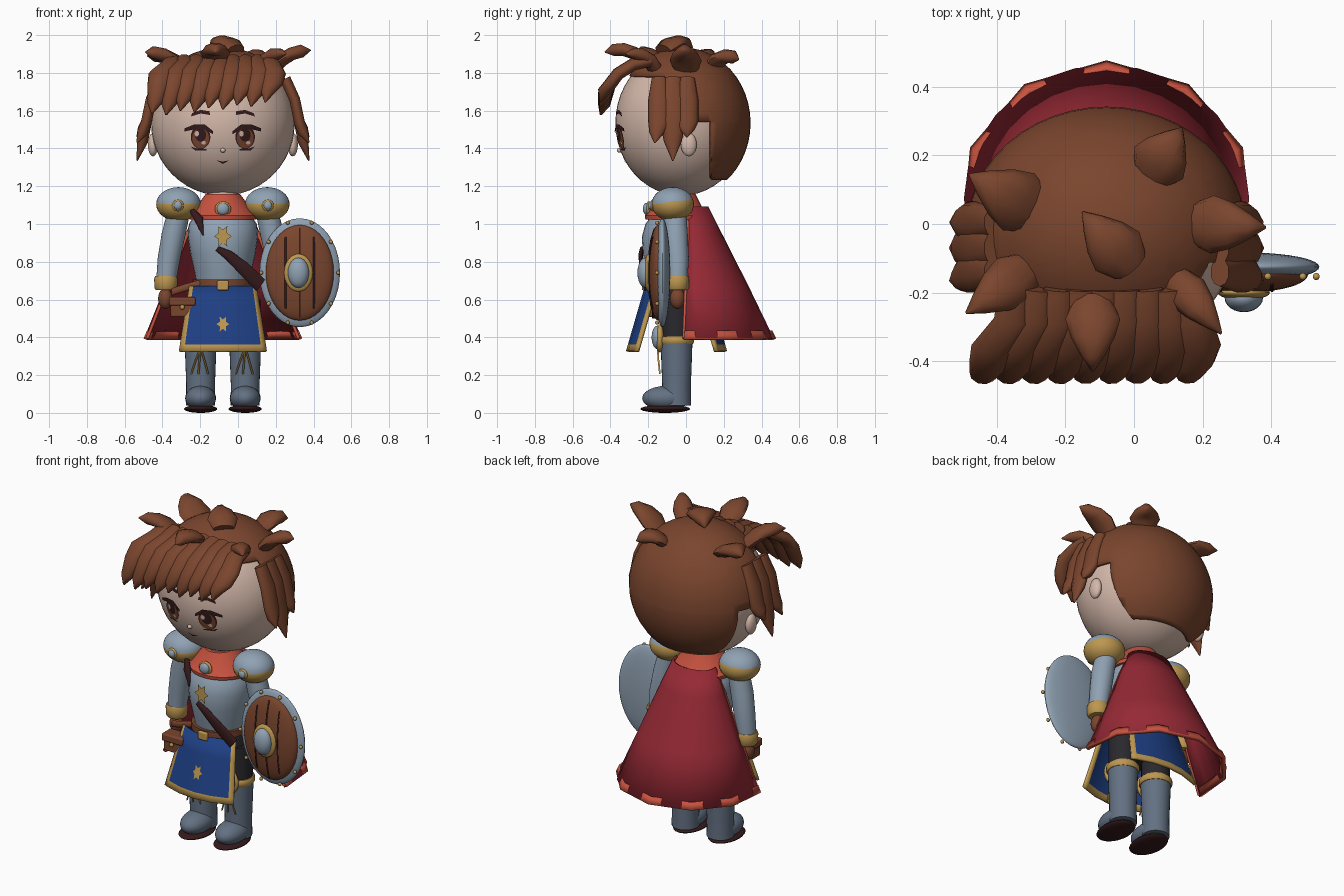
import bpy, bmesh, math
from mathutils import Vector

if "Cube" in bpy.data.objects:
    bpy.data.objects.remove(bpy.data.objects["Cube"])

CX, CY = -0.08, -0.05   # body axis


def material(name, rgb):
    m = bpy.data.materials.new(name)
    m.diffuse_color = (*rgb, 1)
    m.use_nodes = True
    bsdf = next(n for n in m.node_tree.nodes if n.type == 'BSDF_PRINCIPLED')
    bsdf.inputs["Base Color"].default_value = (*rgb, 1)
    return m


SKIN = material("skin", (.66, .48, .40))
BROWN = material("chestnut brown", (.195, .06, .027))
DARK = material("dark maroon", (.035, .01, .011))
STEEL = material("steel", (.28, .36, .45))
SLATE = material("slate boots", (.125, .165, .225))
GOLD = material("gold", (.51, .31, .08))
CORAL = material("coral", (.57, .085, .05))
RED = material("cape red", (.30, .022, .035))
BLUE = material("royal blue", (.013, .05, .23))
CHARCOAL = material("charcoal", (.022, .022, .027))


def finish(bm, name, *mats, solid=0, bevel=0, recalc=True, angle=40):
    if recalc:
        bmesh.ops.recalc_face_normals(bm, faces=bm.faces)
    me = bpy.data.meshes.new(name)
    bm.to_mesh(me)
    bm.free()
    for m in mats:
        me.materials.append(m)
    me.shade_smooth()
    me.set_sharp_from_angle(angle=math.radians(angle))
    ob = bpy.data.objects.new(name, me)
    bpy.context.collection.objects.link(ob)
    if solid:
        mod = ob.modifiers.new("thickness", 'SOLIDIFY')
        mod.thickness, mod.offset = solid, 0
    if bevel:
        mod = ob.modifiers.new("bevel", 'BEVEL')
        mod.width, mod.segments = bevel, 2
    return ob


def ball_mesh(c, r, seg=32):
    bm = bmesh.new()
    bmesh.ops.create_uvsphere(bm, u_segments=seg, v_segments=seg // 2, radius=1)
    bmesh.ops.scale(bm, vec=r, verts=bm.verts)
    bmesh.ops.translate(bm, vec=c, verts=bm.verts)
    return bm


def ball(name, c, r, mat, seg=24):
    return finish(ball_mesh(c, r, seg), name, mat)


def cut(bm, co, no):
    bmesh.ops.bisect_plane(bm, geom=bm.verts[:] + bm.edges[:] + bm.faces[:], plane_co=co, plane_no=no)


def box(name, c, size, mat):
    bm = bmesh.new()
    bmesh.ops.create_cube(bm, size=1)
    bmesh.ops.scale(bm, vec=size, verts=bm.verts)
    bmesh.ops.translate(bm, vec=c, verts=bm.verts)
    return finish(bm, name, mat, bevel=.008)


def skin_rings(bm, rings, closed=True):
    n = len(rings[0])
    for a, b in zip(rings, rings[1:]):
        for i in range(n if closed else n - 1):
            j = (i + 1) % n
            bm.faces.new((a[i], a[j], b[j], b[i]))
    if closed:
        bm.faces.new(rings[0])
        bm.faces.new(rings[-1])


# Stacked horizontal ellipses (x, y, z, rx, ry); wrap leaves the front open
def loft(name, stations, mat, n=28, wrap=0, solid=0):
    bm = bmesh.new()
    rings = []
    for x, y, z, rx, ry in stations:
        angles = [math.pi / 2 + wrap * (2 * i / (n - 1) - 1) if wrap else math.tau * i / n for i in range(n)]
        rings.append([bm.verts.new((x + rx * math.cos(a), y + ry * math.sin(a), z)) for a in angles])
    skin_rings(bm, rings, closed=not wrap)
    return finish(bm, name, mat, solid=solid)


# Flattened tapering strand along a path
def strand(name, path, widths, thick, side, mat, n=10):
    bm = bmesh.new()
    pts, side, rings = [Vector(p) for p in path], Vector(side).normalized(), []
    for i, p in enumerate(pts):
        t = pts[min(i + 1, len(pts) - 1)] - pts[max(i - 1, 0)]
        nrm = t.cross(side).normalized()
        w, h = widths[i], min(thick, widths[i])
        rings.append([bm.verts.new(p + side * w * math.cos(a) + nrm * h * math.sin(a))
                      for a in (math.tau * k / n for k in range(n))])
    skin_rings(bm, rings)
    return finish(bm, name, mat, angle=60)


# Thin plate laid on a surface y = surf(x, z), facing the front
def plate(name, outline, surf, mat):
    bm = bmesh.new()
    mx = sum(p[0] for p in outline) / len(outline)
    mz = sum(p[1] for p in outline) / len(outline)
    mid = bm.verts.new((mx, surf(mx, mz), mz))
    vs = [bm.verts.new((x, surf(x, z), z)) for x, z in outline]
    for a, b in zip(vs, vs[1:] + vs[:1]):
        f = bm.faces.new((mid, a, b))
        f.normal_update()
        if f.normal.y > 0:
            f.normal_flip()
    return finish(bm, name, mat, recalc=False)


def oval(x, z, rx, rz, n=20):
    return [(x + rx * math.cos(math.tau * i / n), z + rz * math.sin(math.tau * i / n)) for i in range(n)]


def star(x, z, r):
    return [(x + r * (1 if i % 2 else .55) * .75 * math.sin(math.tau * i / 12),
             z + r * (1 if i % 2 else .55) * math.cos(math.tau * i / 12)) for i in range(12)]


# Head, ears and nose
HC, HR = Vector((CX, -.026, 1.535)), Vector((.38, .348, .385))
ball("head", HC, HR, SKIN, 48)
ball("nose", (CX, -.352, 1.39), (.014, .014, .012), SKIN, 12)


def face_surf(off):
    def f(x, z):
        k = 1 - ((x - HC.x) / HR.x) ** 2 - ((z - HC.z) / HR.z) ** 2
        return HC.y - HR.y * math.sqrt(max(k, 0)) - off
    return f


plate("mouth", [(CX - .034, 1.337), (CX, 1.329), (CX + .034, 1.337), (CX, 1.318)], face_surf(.003), DARK)
for s, side in ((-1, "right"), (1, "left")):
    ex, ez = CX + s * .118, 1.46
    plate(side + "_eye_outline", oval(ex, ez, .052, .062), face_surf(.002), DARK)
    plate(side + "_iris", oval(ex, ez - .006, .045, .053), face_surf(.004), BROWN)
    plate(side + "_pupil", oval(ex, ez + .012, .029, .036), face_surf(.006), DARK)
    plate(side + "_eye_glint", oval(ex - .02, ez + .018, .012, .015, 10), face_surf(.008), SKIN)
    plate(side + "_eye_low_glint", oval(ex + .016, ez - .03, .012, .01, 10), face_surf(.007), SKIN)
    for k, (a, b) in enumerate(((-.066, -.02), (-.02, .03), (.03, .085))):
        tops = (.032, .068, .068, .046)
        lows = (.016, .042, .042, .03)
        plate(side + "_upper_lash", [(ex + s * a, ez + lows[k]), (ex + s * a, ez + tops[k]),
                                     (ex + s * b, ez + tops[k + 1]), (ex + s * b, ez + lows[k + 1])],
              face_surf(.009), DARK)
    plate(side + "_lower_lash", [(ex + s * u, ez + v) for u, v in (
        (-.03, -.07), (.03, -.07), (.052, -.05), (.03, -.06), (-.03, -.062))], face_surf(.004), DARK)
    plate(side + "_brow", [(ex + s * u, 1.583 + v) for u, v in (
        (-.05, -.006), (0, .002), (.052, -.014), (.045, .004), (0, .021), (-.047, .014))], face_surf(.004), DARK)
    ball(side + "_ear", (CX + s * .37, .015, 1.42), (.027, .042, .062), SKIN)

# Hair cap, stepped around the face and ears
bm = ball_mesh((CX, -.02, 1.535), (.398, .352, .39), 48)
for z in (1.24, 1.54, 1.78):
    cut(bm, (0, 0, z), (0, 0, 1))
for y in (-.11, .13):
    cut(bm, (0, y, 0), (0, 1, 0))
bare = []
for f in bm.faces:
    c = f.calc_center_median()
    if not (c.z > 1.78 or (c.y > -.11 and c.z > 1.54) or (c.y > .13 and c.z > 1.24)):
        bare.append(f)
bmesh.ops.delete(bm, geom=bare, context='FACES')
finish(bm, "hair_cap", BROWN, solid=.02)

# Fringe
for i in range(9):
    u = i / 4 - 1
    x0, x1, tip = CX - .01 + u * .26, CX - .03 + u * .30, 1.625 + .03 * u - .015 * (i % 2)
    strand("fringe_lock", [(x0, -.19, 1.865), (x0, -.28, 1.845), (x1, -.36, 1.795), (x1 - .012, -.405, 1.735),
                           (x1 - .03, -.435, tip + .045), (x1 - .045, -.452, tip - .01)],
           (.045, .058, .064, .058, .04, .005), .034, (1, .12 * u, 0), BROWN)

# Side locks
for s in (-1, 1):
    for y, ty, tz, w in ((-.14, -.165, 1.43, .06), (-.07, -.07, 1.335, .068), (.005, .005, 1.46, .06)):
        strand("side_lock", [(CX + s * .33, y, 1.77), (CX + s * .38, y, 1.66),
                             (CX + s * .405, y, 1.54), (CX + s * .425, (y + ty) / 2, (tz + 1.54) / 2),
                             (CX + s * .455, ty, tz)],
               (w * .7, w, w, w * .7, .004), .03, (0, 1, 0), BROWN)

# Crown tufts: base, tip and width
tufts = [((-.31, .05, 1.82), (-.48, .145, 1.89), .095), ((.06, .16, 1.84), (.14, .28, 1.87), .085),
         ((.20, .0, 1.82), (.385, -.01, 1.92), .085), ((-.33, -.15, 1.82), (-.49, -.26, 1.91), .08),
         ((.14, -.18, 1.83), (.255, -.32, 1.90), .06), ((-.12, -.25, 1.87), (-.12, -.43, 1.91), .08),
         ((-.03, -.10, 1.92), (-.15, .035, 1.935), .085)]
for a, b, w in tufts:
    a, b = Vector(a), Vector(b)
    d = b - a
    lift = Vector((0, 0, .03))
    strand("crown_tuft", [a - d * .15, a + d * .15 + lift, a + d * .45 + lift * 1.2, a + d * .75 + lift * .7, b],
           (w * .7, w, w * .8, w * .42, .003), .036, (-d.y, d.x, 0), BROWN)

# Torso, collar, belt, hips
loft("neck", [(CX, CY, z, .08, .08) for z in (1.0, 1.2)], SKIN)
loft("breastplate", [(CX, CY, z, rx, ry) for z, rx, ry in (
    (.68, .14, .145), (.75, .152, .16), (.84, .172, .178), (.93, .186, .184), (1.0, .18, .165), (1.06, .14, .12))], STEEL)
loft("collar", [(CX, CY, z, rx, ry) for z, rx, ry in (
    (1.025, .178, .165), (1.045, .183, .168), (1.06, .165, .15), (1.16, .09, .1))], CORAL)
loft("belt", [(CX, CY, z, .162, .168) for z in (.665, .705)], BROWN)
box("buckle", (CX, -.224, .675), (.062, .02, .052), GOLD)
loft("hips", [(CX, CY, z, rx, .13) for z, rx in ((.50, .15), (.56, .18), (.67, .15))], CHARCOAL)
ball("collar_gem_setting", (CX, -.198, 1.08), (.043, .015, .04), GOLD)
ball("collar_gem", (CX, -.21, 1.08), (.032, .018, .032), STEEL)
plate("chest_emblem", star(CX, .935, .062), lambda x, z: -.239, GOLD)
strand("baldric_lower", [(-.11, -.232, .87), (-.05, -.24, .835), (.03, -.235, .765), (.12, -.215, .675)],
       (.014, .026, .036, .038), .012, (.6, 0, .8), DARK)
strand("baldric_upper", [(-.24, -.15, 1.07), (-.21, -.19, 1.03), (-.185, -.205, .94)], (.015, .025, .004), .012, (1, 0, .3), DARK)

# Tabard panels with gold borders
for s, name in ((-1, "front_tabard"), (1, "back_tabard")):
    bm = bmesh.new()
    us, vs = (-1, -.88, -.45, 0, .45, .88, 1), (0, .3, .6, .9, 1)
    grid = [[bm.verts.new((CX + u * (.175 + .055 * v), CY + s * (.16 + .1 * v - .055 * u * u), .67 - .345 * v))
             for u in us] for v in vs]
    skin_rings(bm, grid, closed=False)
    for f in bm.faces:
        c = f.calc_center_median()
        v = (.67 - c.z) / .345
        f.material_index = int(v > .9 or abs(c.x - CX) > .9 * (.175 + .055 * v))
    finish(bm, name, BLUE, GOLD, solid=.016)
plate("tabard_emblem", star(CX, .47, .045), lambda x, z: -.28 - .29 * (.47 - z), GOLD)

# Arms and legs
for s, side in ((-1, "right"), (1, "left")):
    def ax(o):
        return CX + s * o
    loft(side + "_sleeve", [(ax(o), y, z, r, r) for o, y, z, r in (
        (.23, -.06, 1.08, .06), (.26, -.055, .95, .064), (.285, -.045, .82, .06), (.30, -.045, .70, .053))], STEEL)
    loft(side + "_cuff", [(ax(.302), -.045, z, r, r) for z, r in ((.65, .052), (.66, .06), (.71, .062), (.725, .056))], GOLD)
    ball(side + "_hand", (ax(.305), -.045, .605), (.038, .04, .055), BROWN)

    # Shoulder guard, gold below
    bm = ball_mesh((ax(.235), -.07, 1.105), (.118, .112, .09))
    cut(bm, (0, -.07, 1.118), (0, -.12, 1))
    for f in bm.faces:
        c = f.calc_center_median()
        f.material_index = int(c.z - .12 * (c.y + .07) < 1.118)
    finish(bm, side + "_shoulder_guard", STEEL, GOLD)
    ball(side + "_rivet_ring", (ax(.238), -.178, 1.098), (.031, .012, .031), GOLD, 16)
    ball(side + "_rivet", (ax(.238), -.187, 1.098), (.022, .013, .022), STEEL, 16)

    lx = ax(.118)
    loft(side + "_thigh", [(lx, CY, z, .08, .08) for z in (.38, .60)], CHARCOAL)
    loft(side + "_boot", [(lx, CY, z, r, r) for z, r in ((.04, .077), (.15, .076), (.28, .081), (.37, .084))], SLATE)
    loft(side + "_boot_band", [(lx, CY, z, r, r) for z, r in ((.365, .087), (.375, .093), (.395, .093), (.405, .087))], GOLD)
    ball(side + "_foot", (lx, -.105, .078), (.082, .127, .065), SLATE)
    ball(side + "_sole", (lx, -.11, .021), (.088, .132, .021), DARK)
    ball(side + "_knee_rim", (lx, -.137, .395), (.06, .025, .075), GOLD)
    ball(side + "_knee_guard", (lx, -.152, .40), (.048, .03, .062), STEEL)
    for dx in (-.05, -.012, .04):
        strand(side + "_boot_lace", [(lx, -.15, .345), (lx + dx * .5, -.146, .28), (lx + dx, -.138, .205)],
               (.005, .005, .005), .005, (1, 0, 0), GOLD, 6)

# Hip pouch
box("pouch", (-.295, -.17, .555), (.125, .08, .095), BROWN)
box("pouch_flap", (-.295, -.175, .59), (.14, .09, .045), BROWN)
ball("pouch_button", (-.295, -.222, .56), (.013, .01, .013), GOLD, 12)
strand("pouch_strap", [(-.35, -.13, .64), (-.29, -.15, .66), (-.2, -.15, .685)], (.02, .02, .02), .01, (0, 0, 1), BROWN)

# Cape with front edging; its coarse hem shows only at the corners
WRAP = math.radians(102)
loft("cape", [(CX, y, z, rx, ry) for y, z, rx, ry in (
    (.032, 1.09, .13, .08), (.04, .95, .19, .143), (.055, .67, .30, .27), (.07, .395, .41, .388))], RED, 17, WRAP, .012)
loft("cape_hem", [(CX, .07, .432, .402, .378), (CX, .07, .39, .42, .398)], CORAL, 7, WRAP, .02)
for s in (-1, 1):
    strand("cape_edge", [(CX + s * .127, .015, 1.08), (CX + s * .186, .01, .95), (CX + s * .40, -.011, .395)],
           (.009,) * 3, .009, (0, 1, 0), CORAL, 8)

# Shield
SX, SZ = .327, .742
ball("shield_plate", (SX, -.125, SZ), (.213, .042, .288), STEEL, 40)
ball("shield_wood", (SX, -.147, SZ), (.18, .052, .253), BROWN, 40)
for dx, h in ((-.075, .19), (0, .235), (.075, .19)):
    def wood(z, dx=dx):
        return -.147 - .052 * math.sqrt(max(0, 1 - (dx / .18) ** 2 - ((z - SZ) / .253) ** 2))
    strand("plank_groove", [(SX + dx, wood(z) - .001, z) for z in (SZ + h * k / 4 for k in range(-4, 5))],
           (.005,) * 9, .004, (1, 0, 0), DARK, 6)
ball("boss_ring", (SX - .007, -.2, SZ), (.076, .022, .1), GOLD)
ball("shield_boss", (SX - .007, -.215, SZ), (.056, .042, .08), STEEL)
for x, z in oval(SX, SZ, .204, .278, 10):
    ball("shield_rivet", (x, -.153, z), (.011, .011, .011), GOLD, 10)
